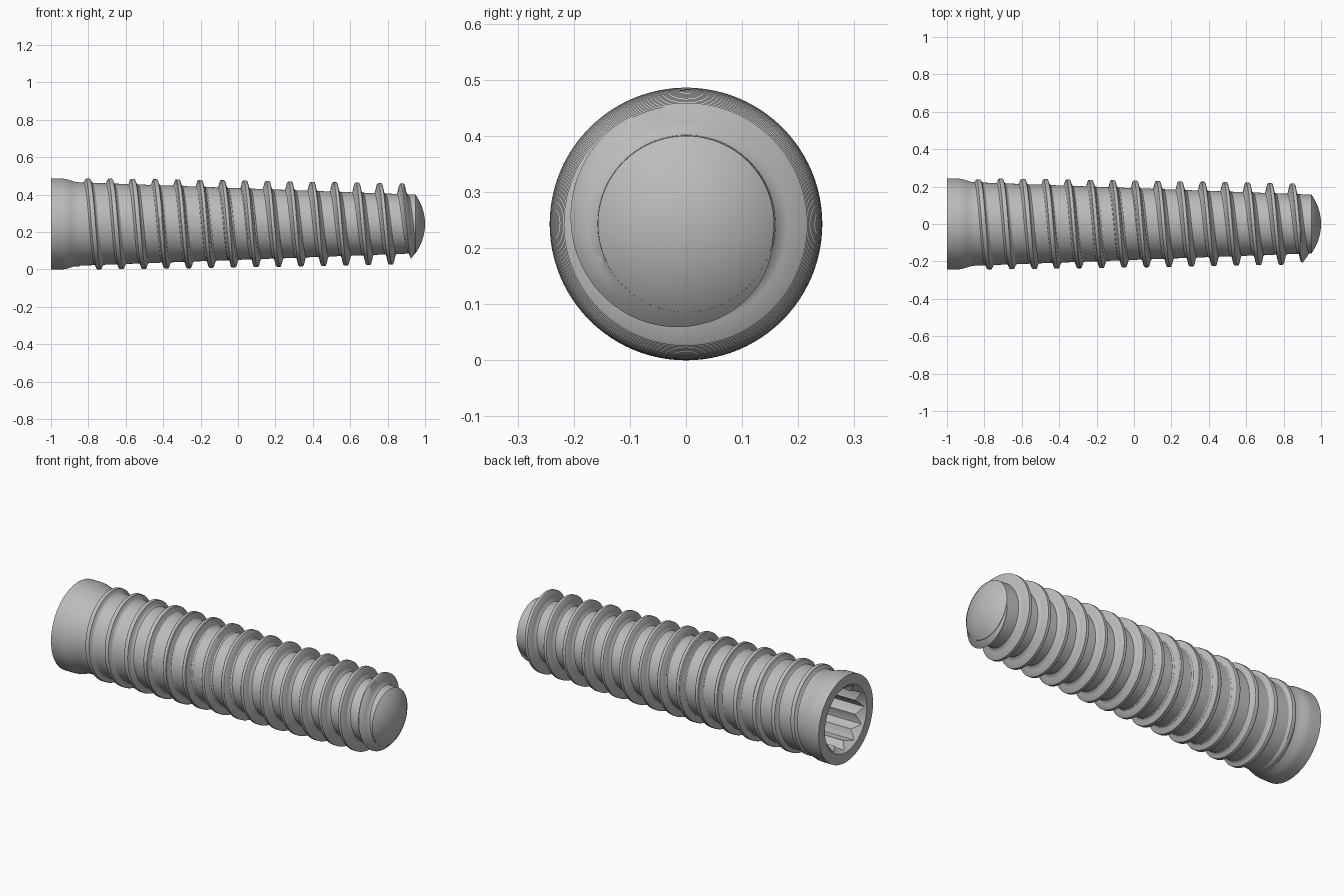
import bpy, bmesh, math

SEG = 96          # divisions around the axis
AXIS_Z = 0.243    # height of the screw axis
PITCH = 0.12
LAST_CREST = 0.877
DOME_R = 0.265

if "Cube" in bpy.data.objects:
    bpy.data.objects.remove(bpy.data.objects["Cube"])

metal = bpy.data.materials.new("grey metal")
metal.use_nodes = True
grey = (0.5, 0.5, 0.5, 1)
metal.diffuse_color = grey
metal.node_tree.nodes["Principled BSDF"].inputs["Base Color"].default_value = grey


def dome_x(r):
    """End of the screw at radius r."""
    return 1 - DOME_R + math.sqrt(DOME_R ** 2 - r * r)


def place(x, r, a):
    """Point at angle a, counted from the top towards the front."""
    return (x, -r * math.sin(a), AXIS_Z + r * math.cos(a))


def loft(name, rings, closed_around, cap, angle=30):
    """Join equal-length rings of points into a surface."""
    bm = bmesh.new()
    rows = [[bm.verts.new(p) for p in ring] for ring in rings]
    n = len(rows[0])
    for lower, upper in zip(rows, rows[1:]):
        for i in range(n if closed_around else n - 1):
            j = (i + 1) % n
            bm.faces.new((lower[i], lower[j], upper[j], upper[i]))
    if cap:
        bm.faces.new(rows[0])
        bm.faces.new(rows[-1])
    bmesh.ops.recalc_face_normals(bm, faces=bm.faces[:])
    mesh = bpy.data.meshes.new(name)
    bm.to_mesh(mesh)
    bm.free()
    mesh.materials.append(metal)
    obj = bpy.data.objects.new(name, mesh)
    bpy.context.collection.objects.link(obj)
    bpy.ops.object.select_all(action="DESELECT")
    obj.select_set(True)
    bpy.context.view_layer.objects.active = obj
    bpy.ops.object.shade_smooth_by_angle(angle=math.radians(angle))
    return obj


def core_radius(x):
    t = (x + 0.85) / 1.8
    return 0.223 - 0.066 * t


# Twelve-pointed socket outline
def star(a):
    t = (a * 12 / math.tau) % 1
    return 0.152 + 0.026 * abs(2 * t - 1)


angles = [math.tau * i / SEG for i in range(SEG)]


def circle(x, r):
    return [place(x, r, a) for a in angles]


# Body: bore, socket, collar, tapered core and domed end in one surface
rings = [circle(-0.1, 0.003), circle(-0.15, 0.09), circle(-0.6, 0.09)]
rings.append([place(-0.6, star(a), a) for a in angles])
rings.append([place(-1 + (0.187 - star(a)) * 1.3, star(a), a) for a in angles])
rings += [circle(-1, 0.187), circle(-1, 0.243)]
for i in range(7):
    t = i / 6
    rings.append(circle(-0.94 + 0.09 * t, 0.243 - 0.02 * t * t * (3 - 2 * t)))
for i in range(1, 7):
    x = -0.85 + 0.3 * i
    rings.append(circle(x, core_radius(x)))
edge = 0.157
for i in range(11):
    r = max(edge * math.cos(math.pi / 2 * i / 10), 0.002)
    rings.append(circle(dome_x(r), r))
loft("screw_body", rings, True, True)

# Thread: filleted section swept along a helix, fading out at both ends
# (axial offset, height as a share of the thread depth)
SECTION = [(-0.036, -0.15), (-0.031, 0.03), (-0.022, 0.15), (-0.017, 0.4),
           (-0.011, 0.94), (-0.008, 1), (0.008, 1), (0.011, 0.94),
           (0.017, 0.4), (0.022, 0.15), (0.031, 0.03), (0.036, -0.15)]
START, END = -14.6, 0.72
steps = int((END - START) * SEG)
rings = []
for i in range(steps + 1):
    turn = START + (END - START) * i / steps
    mid = LAST_CREST + PITCH * turn
    t = max(0, (mid + 0.8) / 1.68)
    root = core_radius(mid)
    crest = 0.243 - 0.027 * t ** 1.3
    grow = min(1, (turn - START) / 0.45)
    fade = min(1, max(0, (END - turn) / 0.6))
    depth = (crest - root) * grow * fade ** 0.8
    ring = []
    for offset, share in SECTION:
        r = root - 0.003 + (depth + 0.003) * share if share > 0 else root - 0.008
        x = min(mid + offset, dome_x(r) - 0.001)
        ring.append(place(x, r, math.tau * turn))
    rings.append(ring)
loft("screw_thread", rings, True, True, 35)
